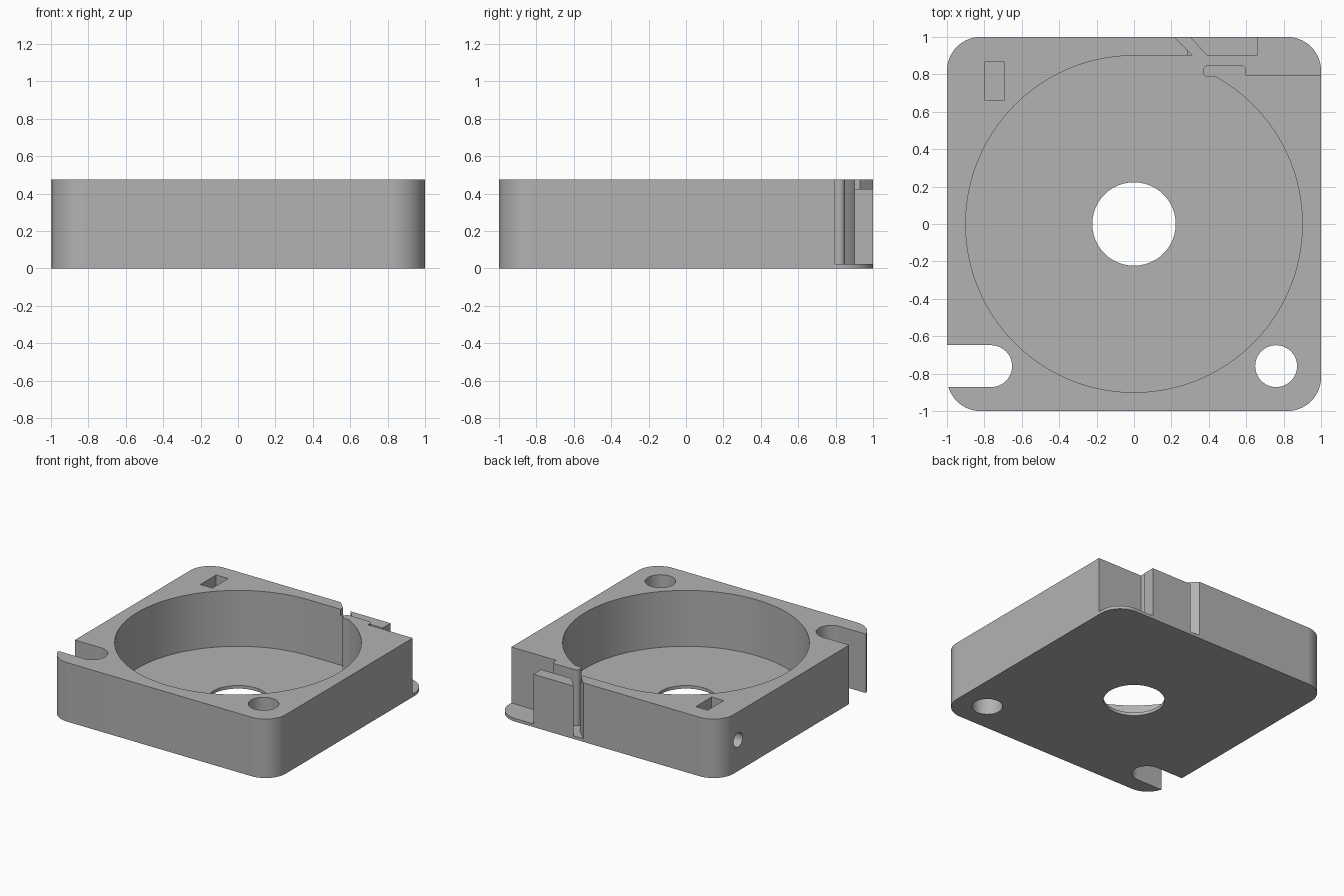
import bpy, bmesh
from math import sin, cos, radians
from mathutils import Matrix

cube = bpy.data.objects.get("Cube")
if cube:
    bpy.data.objects.remove(cube, do_unlink=True)

HEIGHT, FLOOR, LEDGE = 0.475, 0.025, 0.425

grey = bpy.data.materials.new("plain_grey")
grey.use_nodes = True
colour = (0.45, 0.45, 0.45, 1)
grey.diffuse_color = colour
grey.node_tree.nodes["Principled BSDF"].inputs["Base Color"].default_value = colour


def arc(cx, cy, r, start, end, n):
    """Points on a circle arc, angles in degrees."""
    angles = [radians(start + (end - start) * i / n) for i in range(n + 1)]
    return [(cx + r * cos(a), cy + r * sin(a)) for a in angles]


def disc(cx, cy, r, n=48):
    return arc(cx, cy, r, 0, 360, n)[:-1]


def rect(x0, x1, y0, y1):
    return [(x0, y0), (x1, y0), (x1, y1), (x0, y1)]


def prism(name, outline, z0, z1):
    """Extrude a flat outline between two heights."""
    bm = bmesh.new()
    face = bm.faces.new([bm.verts.new((x, y, z0)) for x, y in outline])
    top = bmesh.ops.extrude_face_region(bm, geom=[face])["geom"]
    moved = [v for v in top if isinstance(v, bmesh.types.BMVert)]
    bmesh.ops.translate(bm, verts=moved, vec=(0, 0, z1 - z0))
    bmesh.ops.recalc_face_normals(bm, faces=bm.faces)
    mesh = bpy.data.meshes.new(name)
    bm.to_mesh(mesh)
    bm.free()
    mesh.materials.append(grey)
    obj = bpy.data.objects.new(name, mesh)
    bpy.context.collection.objects.link(obj)
    return obj


def activate(obj):
    bpy.ops.object.select_all(action="DESELECT")
    obj.select_set(True)
    bpy.context.view_layer.objects.active = obj


def cut(body, cutter):
    """Subtract a cutter from the body and throw it away."""
    mod = body.modifiers.new("cut", "BOOLEAN")
    mod.operation = "DIFFERENCE"
    mod.solver = "EXACT"
    mod.object = cutter
    activate(body)
    bpy.ops.object.modifier_apply(modifier=mod.name)
    bpy.data.objects.remove(cutter, do_unlink=True)


# Rounded square housing
R = 0.18
C = 1 - R
outline = []
for cx, cy, a in ((C, C, 0), (-C, C, 90), (-C, -C, 180), (C, -C, 270)):
    outline += arc(cx, cy, R, a, a + 90, 14)
housing = prism("housing", outline, 0, HEIGHT)

# Round chamber with its outlet channel, going round the curved tongue
chamber = arc(0, 0, 0.9, 60.73, -270, 110)
chamber += [(0.315, 0.9), (0.165, 1.05), (1.1, 1.05), (1.1, 0.795), (0.6, 0.795)]
chamber += arc(0.57, 0.82, 0.03, 0, 90, 6)
chamber += arc(0.4, 0.8175, 0.0325, 90, 270, 12)
cut(housing, prism("chamber_cutter", chamber, FLOOR, 1))

# Lowered tip beside the outlet
cut(housing, prism("tip_cutter", rect(0.285, 0.5, 0.88, 1.1), LEDGE, 1))

# Centre opening, mounting hole and open mounting slot
cut(housing, prism("centre_cutter", disc(0, 0, 0.223, 72), -1, 1))
cut(housing, prism("mount_cutter", disc(0.76, -0.76, 0.112), -1, 1))
slot = arc(-0.764, -0.76, 0.112, -90, 90, 24) + [(-1.2, -0.648), (-1.2, -0.872)]
cut(housing, prism("slot_cutter", slot, -1, 1))

# Nut pocket and the screw hole that reaches it from the side
cut(housing, prism("pocket_cutter", rect(-0.8, -0.693, 0.663, 0.865), 0.15, 1))
screw = prism("screw_cutter", disc(0, 0, 0.058, 32), 0, 0.35)
screw.data.transform(Matrix.Translation((-1.1, 0.765, 0.25)) @ Matrix.Rotation(radians(90), 4, "Y"))
cut(housing, screw)

# Low block standing in the outlet
block = prism("outlet_block", [(0.39, 0.9), (0.3, 1), (0.66, 1), (0.66, 0.9)], FLOOR, LEDGE)

for obj in (housing, block):
    activate(obj)
    bpy.ops.object.shade_smooth_by_angle(angle=radians(30))
    weighted = obj.modifiers.new("weighted_normals", "WEIGHTED_NORMAL")
    weighted.keep_sharp = True
